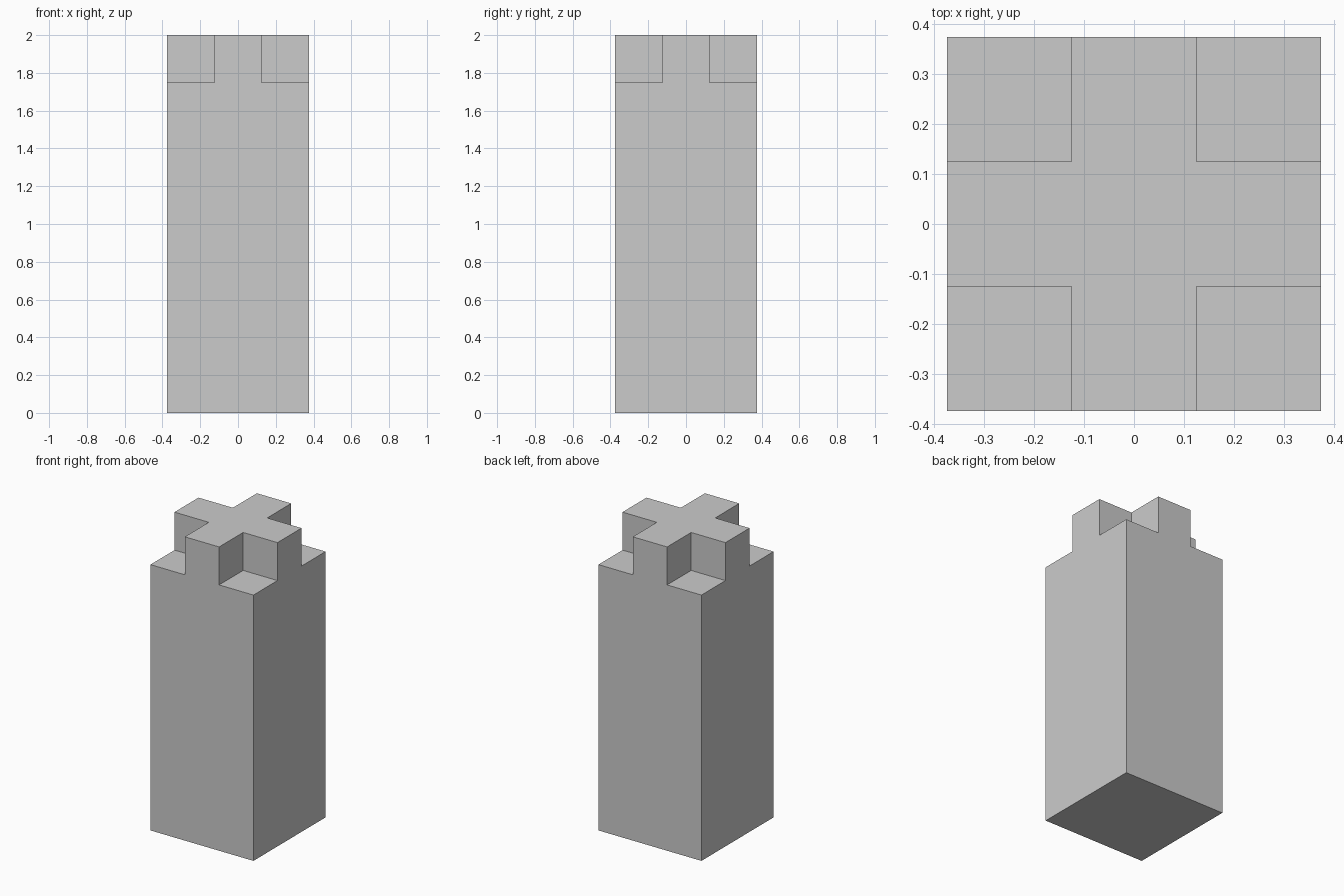
import bpy, bmesh, math

if "Cube" in bpy.data.objects:
    bpy.data.objects.remove(bpy.data.objects["Cube"])

HALF = 0.375      # half width of the square post
SHOULDER = 1.75   # height of the corner ledges
TOP = 2.0         # height of the cross
ARM = 0.125       # half width of each cross arm


def extrude_up(bm, faces, height, keep=False):
    """Extrude faces upward and return the new top faces."""
    geom = bmesh.ops.extrude_face_region(bm, geom=faces, use_keep_orig=keep)["geom"]
    verts = [g for g in geom if isinstance(g, bmesh.types.BMVert)]
    bmesh.ops.translate(bm, verts=verts, vec=(0, 0, height))
    return [g for g in geom if isinstance(g, bmesh.types.BMFace)]


# Square post body, raised from a 3 x 3 grid
bm = bmesh.new()
bmesh.ops.create_grid(bm, x_segments=3, y_segments=3, size=HALF)
top = extrude_up(bm, bm.faces[:], SHOULDER, keep=True)
top = [f for f in bm.faces if f.calc_center_median().z > SHOULDER - 0.001]

# Cross on top: raise every cell except the four corners
cross = [f for f in top
         if min(abs(f.calc_center_median().x), abs(f.calc_center_median().y)) < ARM]
extrude_up(bm, cross, TOP - SHOULDER)

# Merge the coplanar cells into clean flat faces
bmesh.ops.recalc_face_normals(bm, faces=bm.faces[:])
bmesh.ops.dissolve_limit(bm, angle_limit=math.radians(1),
                         verts=bm.verts[:], edges=bm.edges[:])

mesh = bpy.data.meshes.new("notched_post")
bm.to_mesh(mesh)
bm.free()
bpy.context.collection.objects.link(bpy.data.objects.new("notched_post", mesh))
